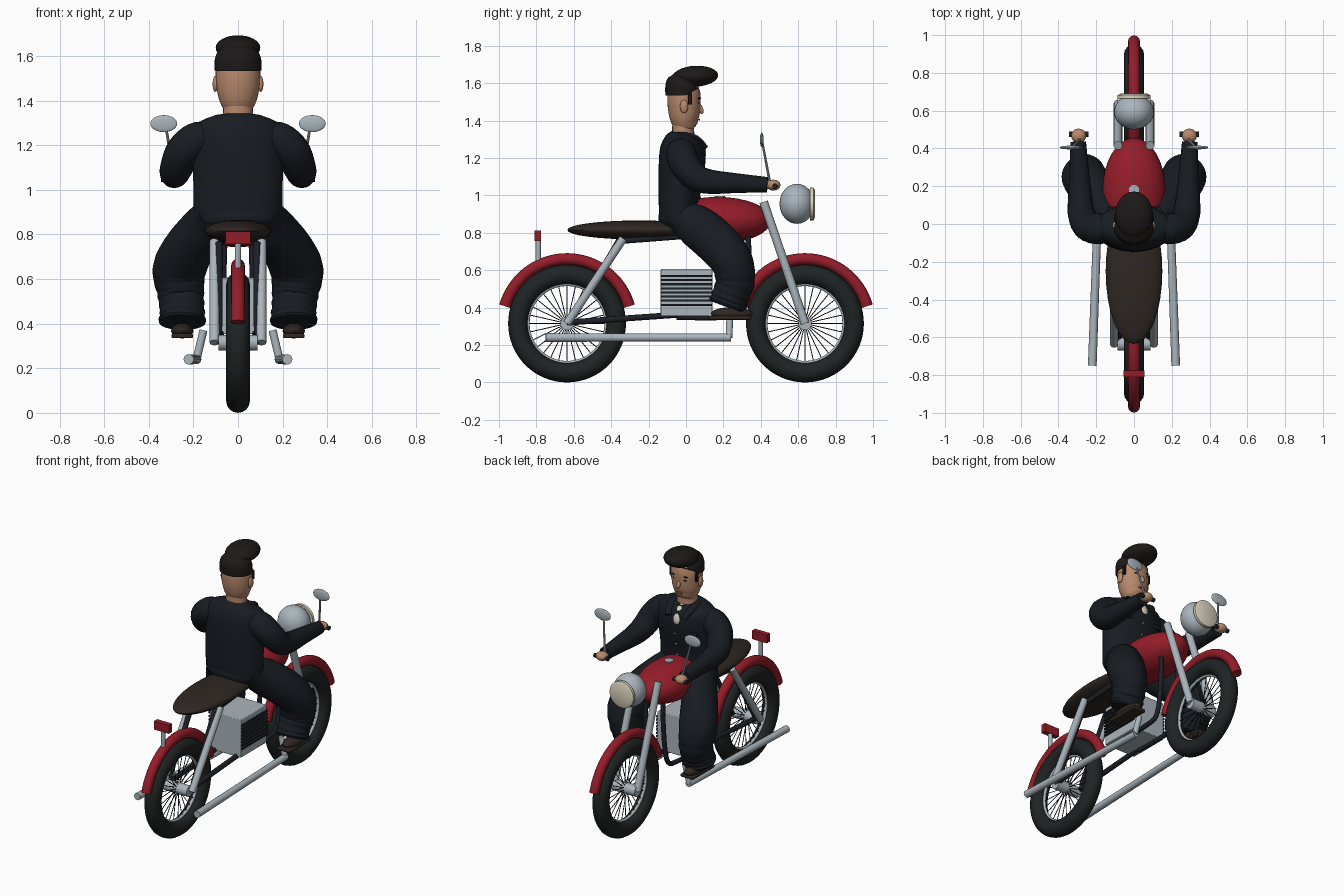
import bpy, bmesh
from math import sin, cos, pi, radians
from mathutils import Vector, Matrix

if "Cube" in bpy.data.objects:
    bpy.data.objects.remove(bpy.data.objects["Cube"])


def mat(name, r, g, b):
    m = bpy.data.materials.new(name)
    m.diffuse_color = (r, g, b, 1)
    m.use_nodes = True
    m.node_tree.nodes["Principled BSDF"].inputs["Base Color"].default_value = m.diffuse_color
    return m


CHROME = mat("chrome", .40, .46, .50)
RED = mat("red_paint", .30, .012, .022)
RUBBER = mat("rubber", .014, .017, .017)
DARK = mat("dark_metal", .012, .014, .02)
CLOTH = mat("dark_cloth", .009, .012, .016)
LEATHER = mat("brown_leather", .028, .02, .016)
SKIN = mat("skin", .48, .25, .15)
HAIR = mat("hair", .012, .010, .009)
CREAM = mat("cream", .72, .66, .52)


def finish(name, bm, material, mirror=False, bevel=0, angle=40):
    bmesh.ops.recalc_face_normals(bm, faces=bm.faces)
    me = bpy.data.meshes.new(name)
    bm.to_mesh(me)
    bm.free()
    ob = bpy.data.objects.new(name, me)
    bpy.context.collection.objects.link(ob)
    me.materials.append(material)
    if bevel:
        mod = ob.modifiers.new("bevel", 'BEVEL')
        mod.width, mod.segments = bevel, 2
    if mirror:
        ob.modifiers.new("mirror", 'MIRROR')
    bpy.ops.object.select_all(action='DESELECT')
    ob.select_set(True)
    bpy.context.view_layer.objects.active = ob
    bpy.ops.object.shade_smooth_by_angle(angle=radians(angle))
    return ob


def spline(p, steps):
    """Catmull-Rom through sections given as equal-length tuples."""
    p = [Vector(q) for q in p]
    out = []
    for i in range(len(p) - 1):
        a, b, c, d = p[max(i - 1, 0)], p[i], p[i + 1], p[min(i + 2, len(p) - 1)]
        for k in range(steps):
            t = k / steps
            out.append(.5 * (2 * b + (c - a) * t + (2 * a - 5 * b + 4 * c - d) * t * t
                             + (3 * b - a - 3 * c + d) * t ** 3))
    return out + [p[-1]]


def add_sweep(bm, secs, ref=(1, 0, 0), n=16, steps=1, ripple=None):
    """Sections are (x, y, z, r) or (x, y, z, ra, rb)."""
    s = spline([q if len(q) == 5 else (*q, q[3]) for q in secs], steps)
    pts = [Vector(q[:3]) for q in s]
    rings = []
    for i, c in enumerate(pts):
        t = (pts[min(i + 1, len(pts) - 1)] - pts[max(i - 1, 0)]).normalized()
        u = Vector(ref).cross(t).normalized()
        v = t.cross(u)
        k = 1 + (ripple(i / (len(pts) - 1)) if ripple else 0)
        rings.append([bm.verts.new(c + k * (u * s[i][3] * cos(a) + v * s[i][4] * sin(a)))
                      for a in (2 * pi * j / n for j in range(n))])
    for A, B in zip(rings, rings[1:]):
        for j in range(n):
            bm.faces.new((A[j], A[(j + 1) % n], B[(j + 1) % n], B[j]))
    bm.faces.new(rings[0])
    bm.faces.new(rings[-1])


def sweep(name, secs, material, mirror=False, **kw):
    bm = bmesh.new()
    add_sweep(bm, secs, **kw)
    return finish(name, bm, material, mirror)


def ball(name, loc, half, material, mirror=False, tilt=0, seg=32):
    bm = bmesh.new()
    m = Matrix.Translation(loc) @ Matrix.Rotation(radians(tilt), 4, 'X') @ Matrix.Diagonal((*half, 1))
    bmesh.ops.create_uvsphere(bm, u_segments=seg, v_segments=seg // 2, radius=1, matrix=m)
    return finish(name, bm, material, mirror)


def box(name, loc, half, material, mirror=False, bevel=0):
    bm = bmesh.new()
    bmesh.ops.create_cube(bm, size=2, matrix=Matrix.Translation(loc) @ Matrix.Diagonal((*half, 1)))
    return finish(name, bm, material, mirror, bevel)


def torus(name, loc, R, r, material):
    bpy.ops.mesh.primitive_torus_add(location=loc, rotation=(0, pi / 2, 0), major_radius=R,
                                     minor_radius=r, major_segments=64, minor_segments=16)
    ob = bpy.context.object
    ob.name = name
    ob.data.materials.append(material)
    bpy.ops.object.shade_smooth_by_angle(angle=radians(40))


# Wheels, hubs, spokes and fenders
WZ = .315
for side, wy in (("rear", -.636), ("front", .636)):
    torus(side + "_tyre", (0, wy, WZ), .262, .053, RUBBER)
    torus(side + "_rim", (0, wy, WZ), .210, .010, CHROME)
    sweep(side + "_hub", [(-.088, wy, WZ, .035), (.088, wy, WZ, .035)], CHROME, ref=(0, 1, 0), n=24)
    bm = bmesh.new()
    for i in range(28):
        a = 2 * pi * i / 28
        x = .008 if i % 2 else -.008
        add_sweep(bm, [(x, wy + .03 * cos(a), WZ + .03 * sin(a), .0024),
                       (0, wy + .21 * cos(a), WZ + .21 * sin(a), .0024)], n=6)
    finish(side + "_spokes", bm, DARK)
    arc = [radians(15.5 + 149 * k / 32) for k in range(33)]
    sweep(side + "_fender", [(0, wy + .345 * cos(a), WZ + .345 * sin(a), .031) for a in arc], RED)

# Front fork, rear struts and frame tubes
sweep("front_fork", [(.085, .415, .965, .023), (.085, .636, WZ, .023)], CHROME, True)
sweep("rear_strut", [(.105, -.335, .77, .022), (.105, -.636, WZ, .022)], CHROME, True)
sweep("swing_arm", [(.08, -.636, .32, .016), (.08, 0, .365, .016)], DARK, True)
sweep("seat_rail", [(.085, -.6, .35, .014), (.085, -.36, .755, .018), (.08, 0, .785, .018),
                    (.06, .35, .85, .016)], DARK, True)
sweep("down_tube", [(.06, .32, .86, .015), (.065, .335, .68, .015), (.075, .31, .4, .015),
                    (.08, .2, .35, .015), (.08, -.05, .35, .015)], DARK, True, steps=5)

# Engine block with cooling fins on both flanks
box("engine_block", (0, .003, .48), (.115, .138, .126), CHROME, bevel=.004)
bm = bmesh.new()
for i in range(8):
    m = Matrix.Translation((0, .003, .415 + i * .022)) @ Matrix.Diagonal((.252, .272, .011, 1))
    bmesh.ops.create_cube(bm, size=1, matrix=m)
finish("engine_fins", bm, DARK)

# Exhaust pipes
sweep("exhaust", [(.221, -.75, .24, .023), (.185, .24, .24, .021)], CHROME, True)
sweep("exhaust_riser", [(.186, .23, .24, .018), (.155, .235, .37, .018)], CHROME, True)

# Tank, cap, seat
ball("fuel_tank", (0, .168, .867), (.168, .288, .125), RED)
sweep("tank_cap", [(0, .18, .97, .028), (0, .18, .996, .028)], CHROME)
ball("seat", (0, -.25, .815), (.15, .385, .051), LEATHER)

# Tail light and headlight
sweep("tail_light_stem", [(0, -.79, .65, .014), (0, -.79, .77, .014)], CHROME)
box("tail_light", (0, -.792, .785), (.055, .017, .028), RED)
ball("headlight", (0, .593, .955), (.105, .093, .107), CHROME)
sweep("headlight_lens", [(0, .664, .955, .088), (0, .682, .955, .088), (0, .69, .955, .07)], CREAM, n=32)

# Grips and mirrors
sweep("grip", [(.24, .475, 1.05, .014), (.345, .475, 1.05, .014)], RUBBER, True, ref=(0, 0, 1))
sweep("mirror_stalk", [(.285, .45, 1.06, .007), (.325, .407, 1.29, .006)], CHROME, True, n=8)
ball("mirror", (.333, .405, 1.297), (.06, .010, .038), CHROME, True)

# Rider torso and hips
sweep("jacket", [(0, -.03, .85, .18, .10), (0, -.035, .90, .198, .108), (0, -.035, 1.02, .2, .112),
                 (0, -.022, 1.16, .205, .124), (0, -.018, 1.25, .205, .12), (0, -.015, 1.30, .18, .1),
                 (0, -.01, 1.33, .11, .07)], CLOTH, ref=(0, 1, 0), n=32, steps=4)
ball("hips", (0, -.03, .88), (.19, .118, .085), CLOTH)
sweep("collar", [(.0, -.075, 1.32, .02, .014), (.075, -.02, 1.325, .022, .014),
                 (.075, .055, 1.305, .026, .016), (.055, .105, 1.255, .02, .012)],
      CLOTH, True, ref=(0, 0, 1), n=12, steps=4)
ball("shirt", (0, .062, 1.26), (.045, .035, .07), CREAM, tilt=30)
box("chest_pocket", (.1, .08, 1.16), (.04, .012, .012), CLOTH, True, bevel=.004)
for i in range(3):
    ball("button_%d" % i, (.012, .1 - .013 * i, 1.14 - .075 * i), (.006, .006, .006), CREAM, seg=12)

# Arms and hands
sweep("sleeve", [(.12, -.025, 1.235, .068), (.185, -.025, 1.222, .082), (.245, -.01, 1.17, .08),
                 (.277, .05, 1.098, .073), (.285, .13, 1.073, .065), (.29, .28, 1.065, .052),
                 (.295, .435, 1.057, .041)], CLOTH, True, n=20, steps=5)
ball("hand", (.293, .467, 1.055), (.04, .038, .029), SKIN, True, seg=20)

# Legs with creased trousers, shoes
sweep("trouser_leg", [(.09, -.04, .89, .08, .1), (.14, .05, .84, .112, .1), (.215, .165, .745, .118, .112),
                      (.262, .245, .645, .112, .12), (.257, .262, .54, .105, .105),
                      (.25, .235, .46, .098, .1), (.25, .215, .405, .098, .106)],
      CLOTH, True, n=28, steps=10,
      ripple=lambda t: .035 * sin(t * 75) * max(0, t - .45) * 2)
ball("shoe", (.25, .245, .368), (.05, .112, .034), LEATHER, True, seg=24)
box("shoe_sole", (.25, .235, .345), (.048, .115, .01), LEATHER, True, bevel=.006)

# Neck and head
sweep("neck", [(0, -.015, 1.29, .068, .06), (0, -.015, 1.40, .066, .058)], SKIN, ref=(0, 1, 0), n=24)
sweep("head", [(0, .022, 1.345, .036, .038), (0, .012, 1.36, .06, .056), (0, -.004, 1.40, .083, .075),
               (0, -.01, 1.46, .096, .086), (0, -.01, 1.54, .1, .088), (0, -.01, 1.6, .085, .07)],
      SKIN, ref=(0, 1, 0), n=32, steps=4)
ball("ear", (.102, -.01, 1.475), (.012, .022, .036), SKIN, True, seg=16)
ball("nose", (0, .078, 1.462), (.012, .014, .028), SKIN, tilt=20, seg=16)
ball("eye", (.036, .067, 1.495), (.015, .006, .006), DARK, True, seg=16)
ball("eyebrow", (.038, .068, 1.518), (.022, .007, .005), HAIR, True, seg=16)
ball("mouth", (0, .07, 1.405), (.024, .006, .005), mat("lips", .3, .12, .09), seg=16)

# Hair: cap, quiff and sideburns
sweep("hair_cap", [(0, -.02, 1.535, .105, .09), (0, -.02, 1.585, .104, .09),
                   (0, -.012, 1.615, .092, .078), (0, -.005, 1.65, .06, .05)],
      HAIR, ref=(0, 1, 0), n=32, steps=3)
ball("quiff", (0, .05, 1.637), (.1, .122, .056), HAIR, tilt=3)
box("sideburn", (.095, .022, 1.515), (.006, .010, .03), HAIR, True, bevel=.003)
